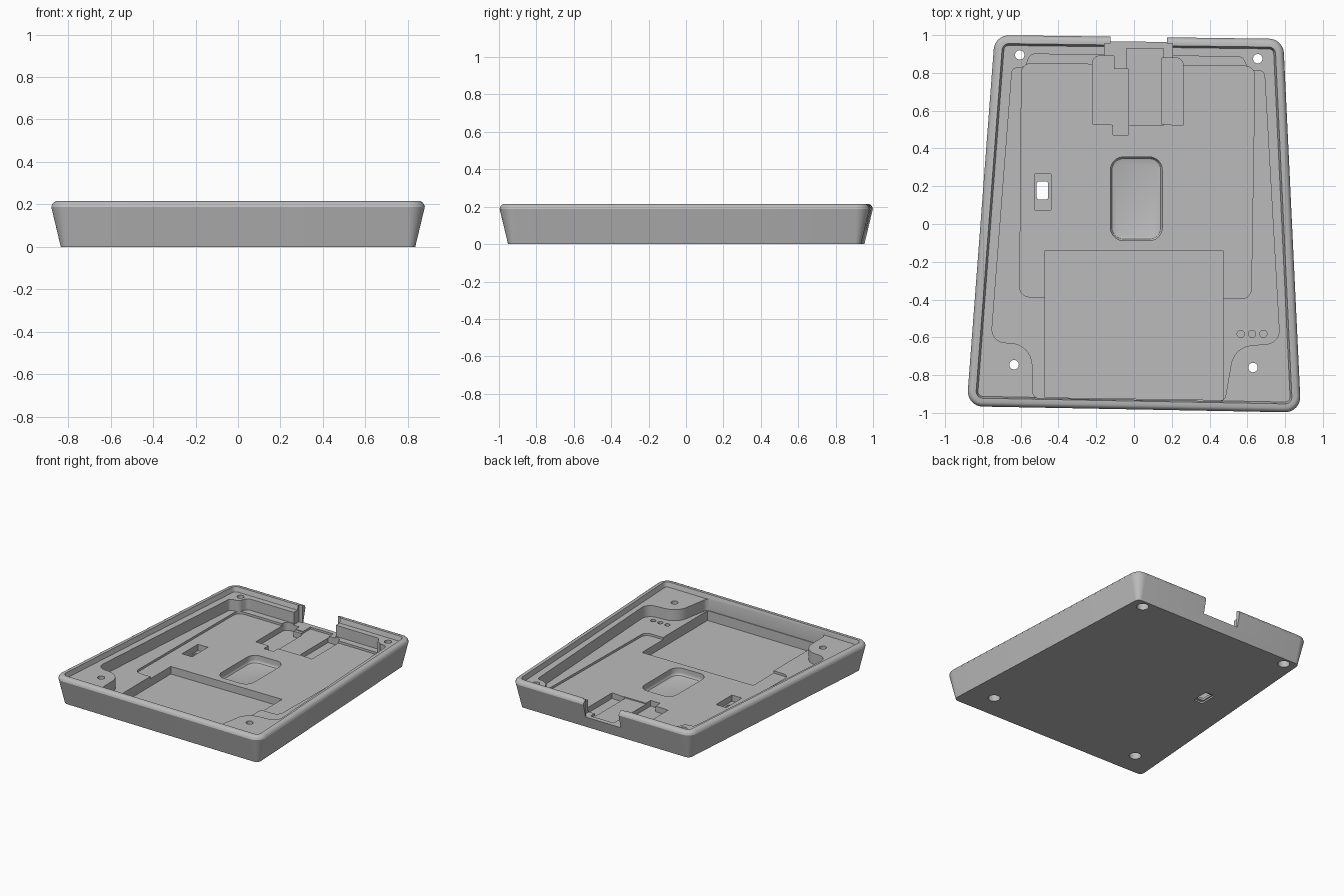
import bpy
import bmesh
import math
from mathutils import Vector

cube = bpy.data.objects.get("Cube")
if cube:
    bpy.data.objects.remove(cube)

grey = bpy.data.materials.new("plain grey")
grey.use_nodes = True
colour = (0.5, 0.5, 0.5, 1)
grey.diffuse_color = colour
grey.node_tree.nodes["Principled BSDF"].inputs["Base Color"].default_value = colour

TOP = 0.3  # height that clears the rim


def inset_corners(corners, d):
    """Move every edge of a counter-clockwise outline inward by d."""
    out = []
    for i, (x, y, r) in enumerate(corners):
        p = Vector((x, y))
        a = (p - Vector(corners[i - 1][:2])).normalized()
        b = (Vector(corners[(i + 1) % len(corners)][:2]) - p).normalized()
        na, nb = Vector((-a.y, a.x)), Vector((-b.y, b.x))
        q = p + (na + nb) * (d / (1 + na.dot(nb)))
        convex = a.cross(b) > 0
        out.append((q.x, q.y, max(r - d, 0.005) if convex and r else r))
    return out


def rounded(corners, steps=8):
    """Replace each corner (x, y, radius) by a tangent arc."""
    pts = []
    for i, (x, y, r) in enumerate(corners):
        p = Vector((x, y))
        if r == 0:
            pts.append(p)
            continue
        u = (Vector(corners[i - 1][:2]) - p).normalized()
        v = (Vector(corners[(i + 1) % len(corners)][:2]) - p).normalized()
        half = u.angle(v) / 2
        centre = p + (u + v).normalized() * (r / math.sin(half))
        start = p + u * (r / math.tan(half)) - centre
        end = p + v * (r / math.tan(half)) - centre
        sweep = math.atan2(start.cross(end), start.dot(end))
        for k in range(steps + 1):
            t = sweep * k / steps
            c, s = math.cos(t), math.sin(t)
            pts.append(centre + Vector((start.x * c - start.y * s, start.x * s + start.y * c)))
    return pts


def loft(name, corners, levels):
    """Solid from an outline stacked at (height, inset) levels."""
    bm = bmesh.new()
    rings = []
    for z, d in levels:
        outline = rounded(inset_corners(corners, d))
        rings.append([bm.verts.new((p.x, p.y, z)) for p in outline])
    n = len(rings[0])
    for low, high in zip(rings, rings[1:]):
        for i in range(n):
            j = (i + 1) % n
            bm.faces.new((low[i], low[j], high[j], high[i]))
    bm.faces.new(rings[0][::-1])
    bm.faces.new(rings[-1])
    bmesh.ops.recalc_face_normals(bm, faces=bm.faces)
    mesh = bpy.data.meshes.new(name)
    bm.to_mesh(mesh)
    bm.free()
    mesh.materials.append(grey)
    obj = bpy.data.objects.new(name, mesh)
    bpy.context.collection.objects.link(obj)
    return obj


def box(x0, x1, y0, y1, r=0.0):
    return [(x0, y1, r), (x0, y0, r), (x1, y0, r), (x1, y1, r)]


def disc(x, y, r):
    return box(x - r, x + r, y - r, y + r, r * 0.999)


# Tapered outer shell with a softened rim
shell = [(-0.737, 1.0, 0.08), (-0.886, -0.965, 0.08), (0.884, -0.998, 0.08), (0.79, 0.98, 0.08)]
tray = loft("tray", shell, [(0, 0.045), (0.188, 0), (0.201, 0.004), (0.21, 0.012), (0.215, 0.022)])


def cut(name, corners, bottom, top=TOP, levels=None):
    cutter = loft(name, corners, levels or [(bottom, 0), (top, 0)])
    mod = tray.modifiers.new(name, 'BOOLEAN')
    mod.operation = 'DIFFERENCE'
    mod.solver = 'EXACT'
    mod.object = cutter
    bpy.context.view_layer.update()
    graph = bpy.context.evaluated_depsgraph_get()
    mesh = bpy.data.meshes.new_from_object(tray.evaluated_get(graph))
    tray.modifiers.clear()
    tray.data = mesh
    bpy.data.objects.remove(cutter)


# Stepped lip inside the rim
cut("lip", shell, 0, levels=[(0.18, 0.054), (0.215, 0.044), (TOP, 0.044)])

# Main cavity leaving four screw bosses in the corners
cavity = [(-0.55, 0.90, 0.035), (-0.575, 0.83, 0.035), (-0.645, 0.825, 0.03),
          (-0.757, -0.625, 0.07), (-0.54, -0.635, 0.12), (-0.535, -0.922, 0.035),
          (0.48, -0.938, 0.035), (0.53, -0.65, 0.12), (0.772, -0.63, 0.07),
          (0.69, 0.81, 0.03), (0.605, 0.815, 0.035), (0.575, 0.885, 0.035)]
cut("cavity", cavity, 0.095)

# Shallow board recess
cut("board_recess", [(-0.595, 0.85, 0.05), (-0.605, -0.385, 0.05),
                     (0.62, -0.395, 0.05), (0.64, 0.835, 0.05)], 0.078)

# Rear cable notch, wider on the inside, and its channel
cut("rear_notch", box(-0.125, 0.175, 0.8, 1.1), 0.085)
cut("inner_notch", box(-0.155, 0.205, 0.8, 0.955), 0.085)
cut("cable_channel", box(-0.04, 0.155, 0.525, 0.93), 0.07)

# Connector pockets either side of the channel
cut("left_connector", [(-0.22, 0.89, 0.04), (-0.22, 0.53, 0), (-0.11, 0.525, 0),
                       (-0.11, 0.47, 0), (-0.03, 0.47, 0), (-0.03, 0.82, 0),
                       (-0.105, 0.82, 0), (-0.105, 0.89, 0)], 0.035)
cut("right_connector", [(0.145, 0.88, 0), (0.145, 0.53, 0), (0.26, 0.52, 0), (0.26, 0.88, 0.04)], 0.035)

# Battery bay at the front
cut("battery_bay", [(-0.47, -0.14, 0), (-0.47, -0.918, 0), (0.47, -0.932, 0), (0.47, -0.14, 0)], 0.02)

# Central rounded pocket with a filleted floor
cut("centre_pocket", box(-0.125, 0.15, -0.088, 0.355, 0.07), 0,
    levels=[(0.02, 0.02), (0.024, 0.009), (0.033, 0.002), (0.042, 0), (TOP, 0)])

# Switch pocket with its through slot
cut("switch_pocket", box(-0.525, -0.44, 0.075, 0.265), 0.03)
cut("switch_slot", box(-0.515, -0.455, 0.13, 0.225, 0.012), -0.1)
cut("switch_relief", box(-0.524, -0.446, 0.11, 0.245, 0.02), -0.1, 0.012)

# Screw holes, counterbored underneath
for x, y in ((-0.605, 0.895), (0.655, 0.875), (-0.635, -0.745), (0.63, -0.76)):
    cut("screw_hole", disc(x, y, 0.025), -0.1)
    cut("counterbore", disc(x, y, 0.042), -0.1, 0.08)

# Row of indicator dimples
for x in (0.565, 0.625, 0.685):
    cut("indicator", disc(x, -0.582, 0.019), 0.07)

tray.data.name = "tray"
for o in bpy.context.selected_objects:
    o.select_set(False)
tray.select_set(True)
bpy.context.view_layer.objects.active = tray
bpy.ops.object.shade_smooth_by_angle(angle=math.radians(30))
